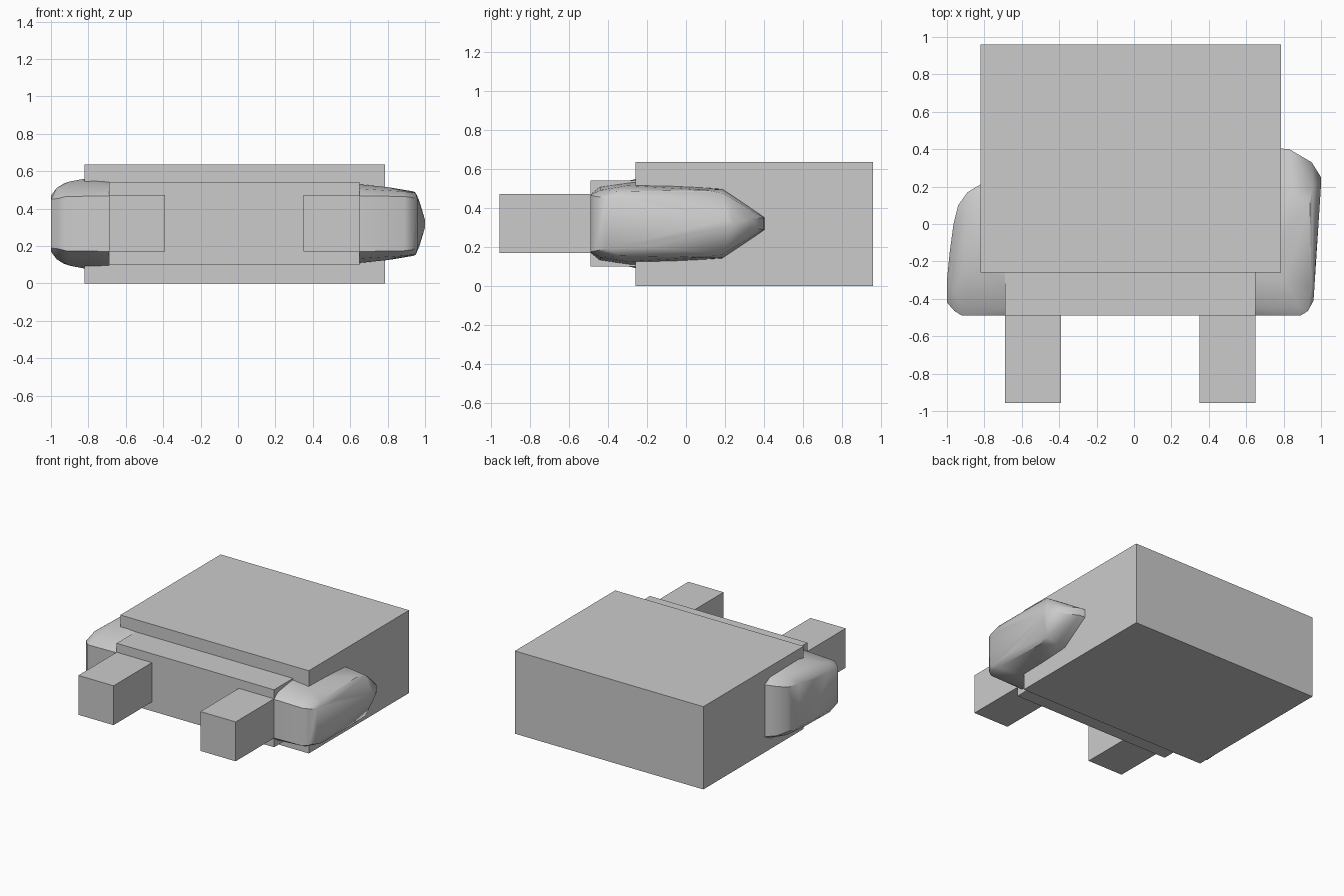
import bpy, bmesh, math

MID_Z = 0.32


def finish(bm, name):
    bmesh.ops.recalc_face_normals(bm, faces=bm.faces[:])
    mesh = bpy.data.meshes.new(name)
    bm.to_mesh(mesh)
    bm.free()
    obj = bpy.data.objects.new(name, mesh)
    bpy.context.collection.objects.link(obj)
    return obj


def box(name, lo, hi):
    bm = bmesh.new()
    bmesh.ops.create_cube(bm, size=1)
    for v in bm.verts:
        for i in range(3):
            v.co[i] = lo[i] if v.co[i] < 0 else hi[i]
    return finish(bm, name)


def pod(name, points):
    """Convex shell from (x, y, half height) points mirrored about mid height."""
    bm = bmesh.new()
    for x, y, h in points:
        for s in ((1, -1) if h else (1,)):
            bm.verts.new((x, y, MID_Z + s * h))
    result = bmesh.ops.convex_hull(bm, input=bm.verts[:])
    loose = [v for v in bm.verts if not v.link_faces]
    bmesh.ops.delete(bm, geom=loose, context='VERTS')
    obj = finish(bm, name)
    bpy.ops.object.select_all(action='DESELECT')
    obj.select_set(True)
    bpy.context.view_layer.objects.active = obj
    bpy.ops.object.shade_smooth_by_angle(angle=math.radians(35))
    return obj


# Main block and front plate
box("main_block", (-0.82, -0.26, 0.0), (0.785, 0.96, 0.637))
box("front_plate", (-0.69, -0.49, 0.10), (0.65, -0.20, 0.542))

# Two front prongs
for name, x in (("left_prong", -0.69), ("right_prong", 0.35)):
    box(name, (x, -0.957, 0.17), (x + 0.30, -0.45, 0.473))

# Right side pod, tapering to a rounded rear tip
pod("right_pod", [
    (0.60, -0.49, 0.15), (0.60, -0.44, 0.19), (0.60, -0.27, 0.215),
    (0.60, 0.20, 0.185), (0.70, 0.41, 0.03),
    (0.89, -0.49, 0.145), (0.93, -0.465, 0.14), (0.96, -0.41, 0.13),
    (0.88, -0.44, 0.172), (0.95, -0.34, 0.165), (0.80, -0.30, 0.195),
    (0.94, 0.10, 0.172), (0.85, 0.18, 0.175), (0.955, 0.19, 0.155),
    (0.97, -0.20, 0.12), (1.0, 0.21, 0.02), (1.0, 0.25, 0.0),
    (0.95, 0.33, 0.025), (0.83, 0.40, 0.03),
])

# Left side pod, taller and blunter at the rear
pod("left_pod", [
    (-0.60, -0.49, 0.15), (-0.60, -0.44, 0.19), (-0.60, -0.27, 0.215),
    (-0.60, 0.22, 0.22),
    (-0.92, -0.49, 0.145), (-0.96, -0.465, 0.135), (-1.0, -0.42, 0.13),
    (-0.91, -0.44, 0.175), (-0.97, -0.36, 0.19), (-1.0, -0.30, 0.15),
    (-0.90, -0.25, 0.225), (-0.82, -0.20, 0.24), (-0.93, -0.10, 0.215),
    (-0.985, -0.15, 0.15), (-0.965, 0.0, 0.17), (-0.90, 0.05, 0.225),
    (-0.94, 0.10, 0.17), (-0.89, 0.17, 0.19), (-0.82, 0.15, 0.235),
    (-0.82, 0.212, 0.20),
])
